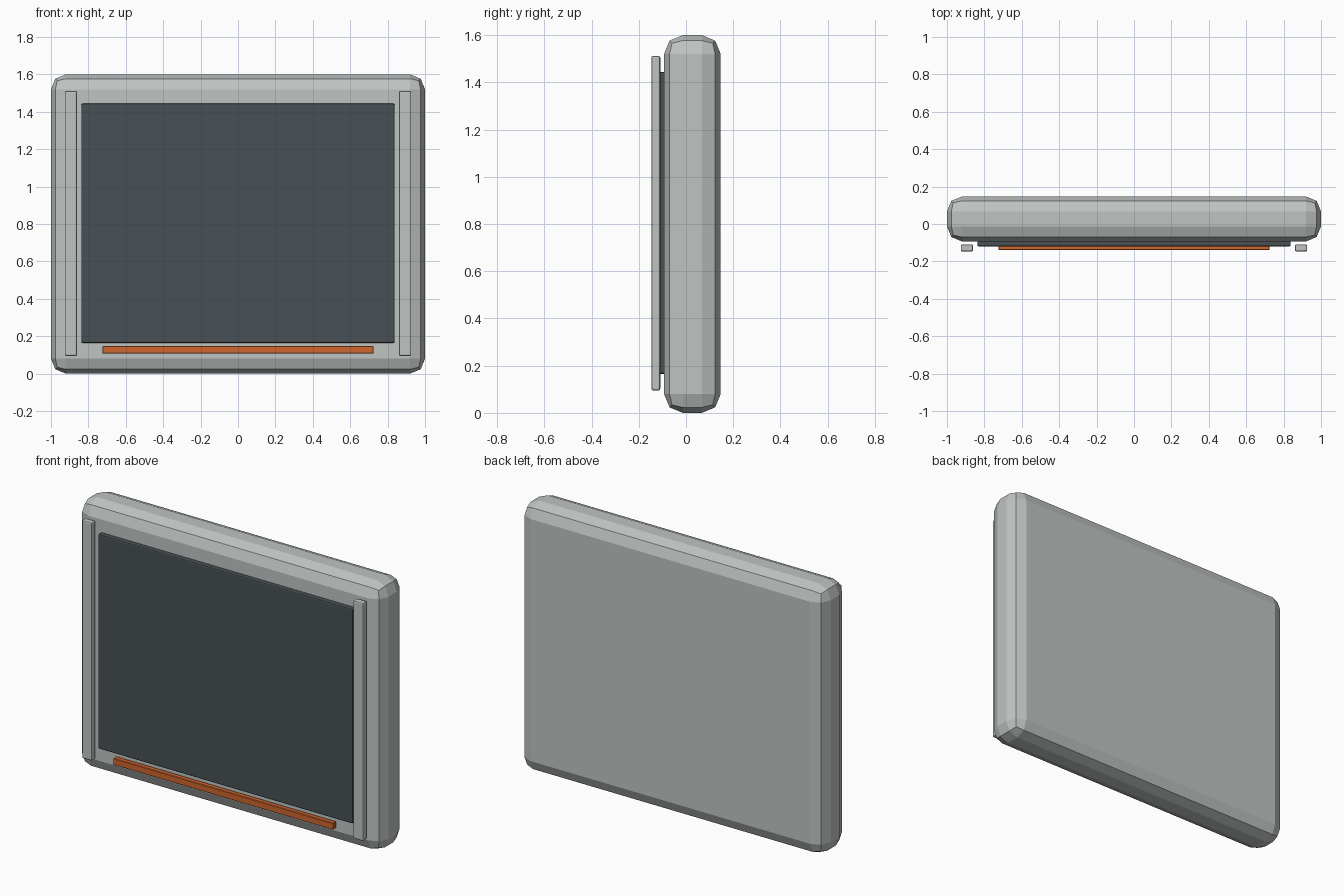
import bpy
import bmesh
from mathutils import Matrix, Vector

default = bpy.data.objects.get("Cube")
if default:
    bpy.data.objects.remove(default, do_unlink=True)


def material(name, rgb):
    mat = bpy.data.materials.new(name)
    mat.use_nodes = True
    color = (*rgb, 1.0)
    mat.diffuse_color = color
    mat.node_tree.nodes["Principled BSDF"].inputs["Base Color"].default_value = color
    return mat


def rounded_box(name, low, high, mat, width, segments):
    """Flat-shaded box between two corners, with bevelled edges."""
    low, high = Vector(low), Vector(high)
    size = high - low
    bm = bmesh.new()
    bmesh.ops.create_cube(bm, size=1.0, matrix=Matrix.Diagonal((*size, 1.0)))
    mesh = bpy.data.meshes.new(name)
    bm.to_mesh(mesh)
    bm.free()
    mesh.materials.append(mat)
    obj = bpy.data.objects.new(name, mesh)
    obj.location = (low + high) / 2
    bpy.context.collection.objects.link(obj)
    bevel = obj.modifiers.new("Bevel", 'BEVEL')
    bevel.width = width
    bevel.segments = segments
    bevel.limit_method = 'NONE'
    return obj


grey = material("light grey", (0.52, 0.555, 0.54))
dark = material("dark slate", (0.065, 0.08, 0.088))
orange = material("orange", (0.62, 0.13, 0.027))

# Thick casing
rounded_box("casing", (-1, -0.093, 0), (1, 0.147, 1.6), grey, 0.08, 2)

# Dark front panel
rounded_box("screen", (-0.838, -0.12, 0.165), (0.838, -0.085, 1.443), dark, 0.008, 2)

# Accent strip below the panel
rounded_box("accent_strip", (-0.725, -0.14, 0.107), (0.725, -0.11, 0.147), orange, 0.003, 1)

# Upright rails on both sides
for side, x in (("left", 0.893), ("right", -0.893)):
    rounded_box(side + "_rail", (x - 0.033, -0.147, 0.095), (x + 0.033, -0.109, 1.512),
                grey, 0.008, 2)
